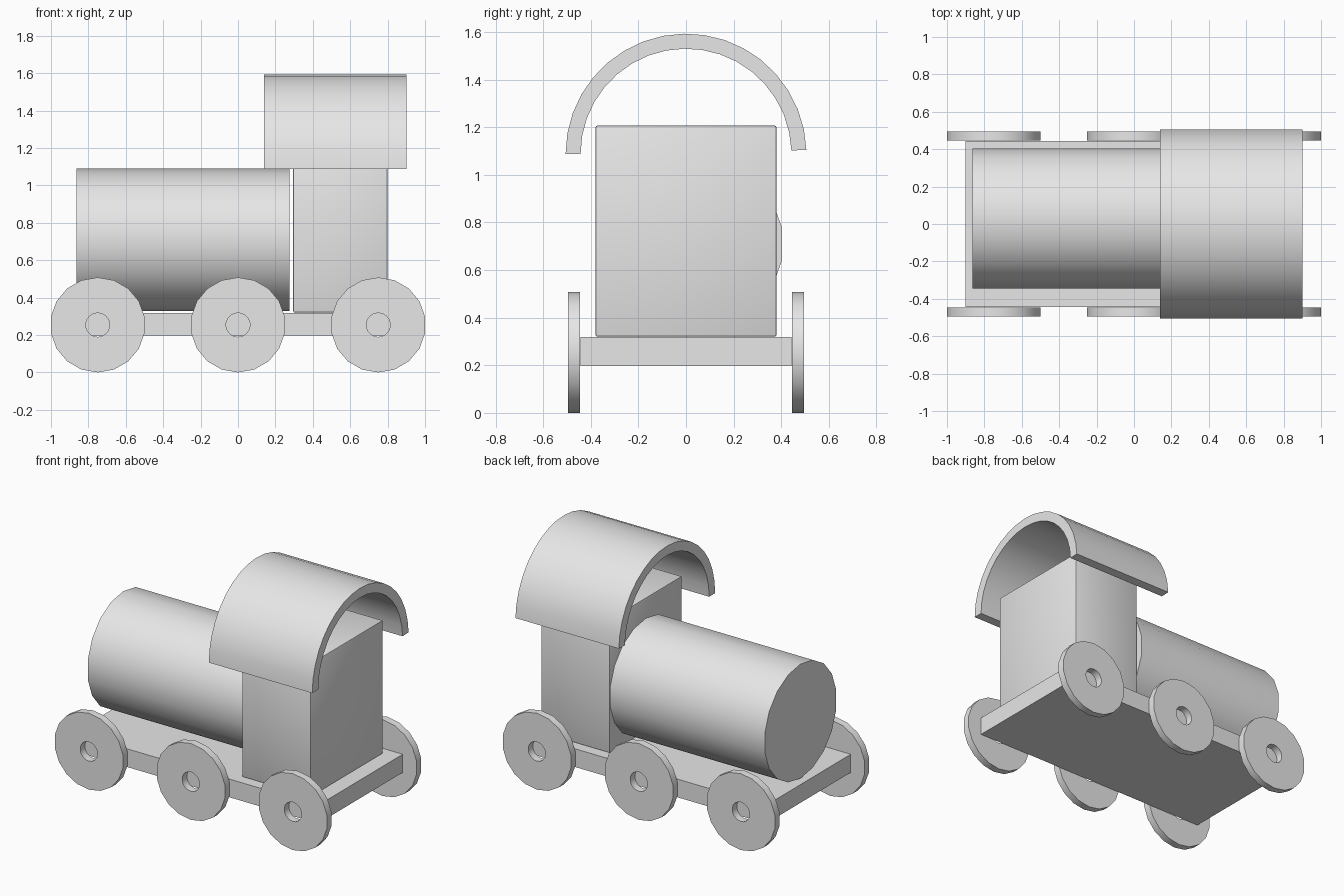
import bpy
import bmesh
from math import cos, sin, radians

cube = bpy.data.objects.get("Cube")
if cube:
    bpy.data.objects.remove(cube, do_unlink=True)

grey = bpy.data.materials.new("plain grey")
grey.use_nodes = True
grey.diffuse_color = (0.8, 0.8, 0.8, 1)
grey.node_tree.nodes["Principled BSDF"].inputs["Base Color"].default_value = (0.8, 0.8, 0.8, 1)


def finish(name, bm):
    """Turn a bmesh into a smooth-shaded object with sharp edges kept."""
    bmesh.ops.recalc_face_normals(bm, faces=bm.faces)
    mesh = bpy.data.meshes.new(name)
    bm.to_mesh(mesh)
    bm.free()
    mesh.materials.append(grey)
    obj = bpy.data.objects.new(name, mesh)
    bpy.context.collection.objects.link(obj)
    bpy.ops.object.select_all(action="DESELECT")
    obj.select_set(True)
    bpy.context.view_layer.objects.active = obj
    bpy.ops.object.shade_smooth_by_angle(angle=radians(35))
    return obj


def box(name, low, high, bevel=0):
    bm = bmesh.new()
    bmesh.ops.create_cube(bm, size=1)
    for v in bm.verts:
        v.co = [(a + b) / 2 + c * (b - a) for a, b, c in zip(low, high, v.co)]
    if bevel:
        bmesh.ops.bevel(bm, geom=bm.edges[:], offset=bevel, segments=2,
                        profile=0.5, affect="EDGES")
    return finish(name, bm)


def turned(name, axis, centre, section, start=90, sweep=360, steps=18):
    """Sweep a section of (radius, position along axis) points round an axis."""
    bm = bmesh.new()
    full = sweep == 360
    rings = []
    for i in range(steps if full else steps + 1):
        a = radians(start + sweep * i / steps)
        ring = []
        for r, t in section:
            u, z = centre[0] + r * cos(a), centre[1] + r * sin(a)
            ring.append(bm.verts.new((t, u, z) if axis == "x" else (u, t, z)))
        rings.append(ring)
    n = len(section)
    sides = n if n > 2 else 1
    for i in range(steps):
        p, q = rings[i], rings[(i + 1) % len(rings)]
        for j in range(sides):
            k = (j + 1) % n
            bm.faces.new((p[j], p[k], q[k], q[j]))
    if n == 2:                      # solid cylinder: flat end discs
        for j in range(2):
            bm.faces.new([ring[j] for ring in rings])
    elif not full:                  # open arch: close both ends
        bm.faces.new(rings[0])
        bm.faces.new(rings[-1])
    return finish(name, bm)


def band(inner, outer, a, b):
    return [(inner, a), (outer, a), (outer, b), (inner, b)]


# Body
box("base_plank", (-0.9, -0.444, 0.197), (0.9, 0.444, 0.318))
box("cab", (0.295, -0.38, 0.32), (0.8, 0.38, 1.207), bevel=0.008)
turned("boiler", "x", (0.03, 0.709), [(0.38, -0.863), (0.38, 0.275)])

# Arched roof
turned("roof", "x", (0, 1.087), band(0.443, 0.506, 0.14, 0.9),
       start=2, sweep=178)

# Wheels with open axle holes
for side, label in ((-1, "right"), (1, "left")):
    for x, place in ((-0.75, "first"), (0, "middle"), (0.75, "last")):
        turned(f"{label}_{place}_wheel", "y", (x, 0.254),
               band(0.064, 0.254, side * 0.446, side * 0.495))
